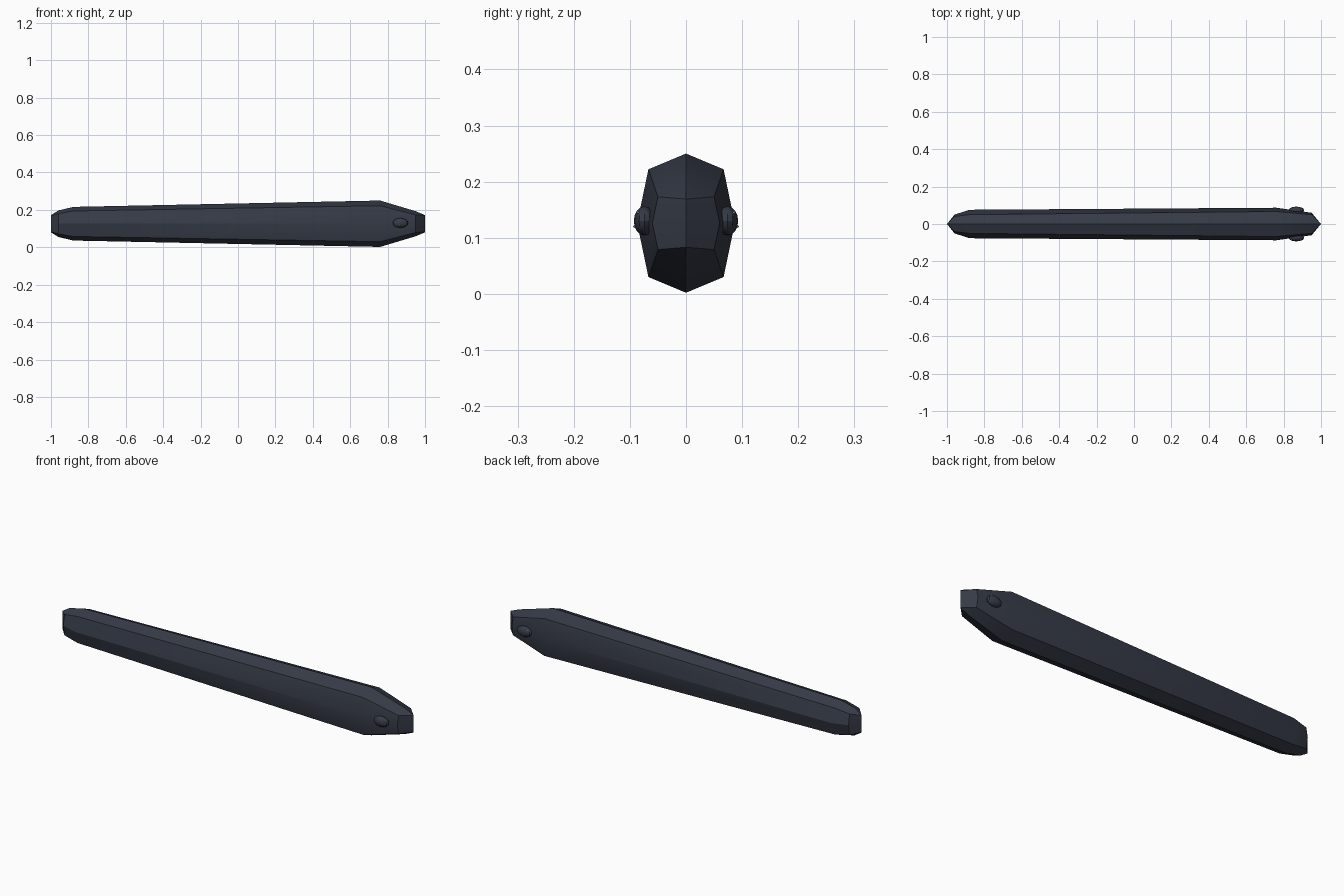
import bpy, bmesh

if "Cube" in bpy.data.objects:
    bpy.data.objects.remove(bpy.data.objects["Cube"])

def mat(name, col):
    m = bpy.data.materials.new(name)
    m.diffuse_color = (*col, 1)
    m.use_nodes = True
    m.node_tree.nodes["Principled BSDF"].inputs["Base Color"].default_value = m.diffuse_color
    return m

slate = mat("dark slate", (0.036, 0.043, 0.063))
white = mat("white", (0.85, 0.85, 0.85))
ZC = 0.126

def finish(bm, name, material):
    bmesh.ops.recalc_face_normals(bm, faces=bm.faces)
    me = bpy.data.meshes.new(name)
    bm.to_mesh(me)
    bm.free()
    me.materials.append(material)
    ob = bpy.data.objects.new(name, me)
    bpy.context.collection.objects.link(ob)
    bpy.ops.object.select_all(action='DESELECT')
    ob.select_set(True)
    bpy.context.view_layer.objects.active = ob
    bpy.ops.object.shade_smooth_by_angle(angle=0.52)
    return ob

# Tapered eight-sided body; each station: x, ridge height, shoulder y/z, side y
stations = [
    (-1.00, 0.046, 0.000, 0.043, 0.000),
    (-0.96, 0.071, 0.040, 0.054, 0.050),
    (-0.88, 0.090, 0.050, 0.068, 0.076),
    (0.76, 0.124, 0.067, 0.096, 0.087),
    (0.95, 0.067, 0.050, 0.047, 0.060),
    (1.00, 0.046, 0.000, 0.043, 0.000),
]
bm = bmesh.new()
rings = []
for x, h, sy, sz, wy in stations:
    pts = [(0, h), (sy, sz), (wy, 0), (sy, -sz), (0, -h), (-sy, -sz), (-wy, 0), (-sy, sz)]
    rings.append([bm.verts.new((x, y, ZC + z)) for y, z in pts])
for a, b in zip(rings, rings[1:]):
    for i in range(8):
        j = (i + 1) % 8
        bm.faces.new((a[i], a[j], b[j], b[i]))
# Flat tips close into a vertical edge
bmesh.ops.remove_doubles(bm, verts=bm.verts, dist=0.0005)
finish(bm, "body", slate)

# Low side bumps with tiny pale specks, near the thick end
for s, side in ((-1, "front"), (1, "back")):
    bm = bmesh.new()
    bmesh.ops.create_uvsphere(bm, u_segments=12, v_segments=8, radius=1)
    for v in bm.verts:
        v.co = (0.868 + v.co.x * 0.042, s * 0.074 + v.co.y * 0.019, 0.13 + v.co.z * 0.026)
    finish(bm, side + "_eye", slate)
    for k, (x, z) in enumerate(((0.842, 0.145), (0.892, 0.145), (0.866, 0.12))):
        bm = bmesh.new()
        bmesh.ops.create_icosphere(bm, subdivisions=1, radius=0.0025)
        d = max(0.0, 1 - ((x - 0.868) / 0.042) ** 2 - ((z - 0.13) / 0.026) ** 2) ** 0.5
        for v in bm.verts:
            v.co.x += x
            v.co.y += s * (0.0745 + 0.019 * d)
            v.co.z += z
        finish(bm, f"{side}_speck_{k + 1}", white)
